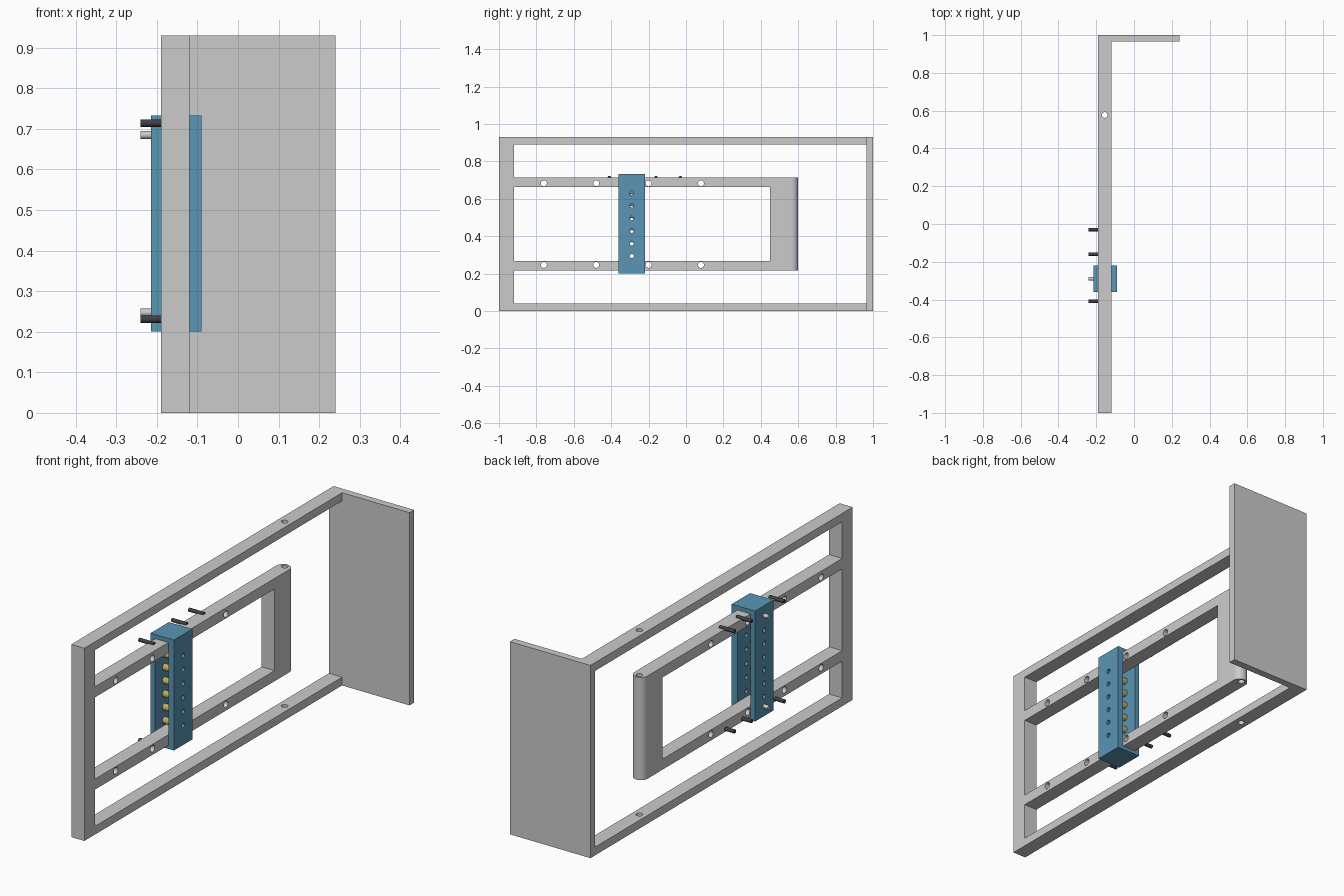
import bpy, bmesh, math

if "Cube" in bpy.data.objects:
    bpy.data.objects.remove(bpy.data.objects["Cube"])

X0, X1 = -0.19, -0.12          # frame thickness range
XC = (X0 + X1) / 2


def material(name, rgb):
    m = bpy.data.materials.new(name)
    m.diffuse_color = (*rgb, 1)
    m.use_nodes = True
    m.node_tree.nodes["Principled BSDF"].inputs["Base Color"].default_value = m.diffuse_color
    return m


BLUE = material("blue", (0.10, 0.30, 0.46))
BRASS = material("brass", (0.55, 0.42, 0.12))
DARK = material("dark", (0.05, 0.05, 0.06))


def prism(name, outline, z0, z1, mat=None):
    """Extrude an xy outline from z0 to z1."""
    bm = bmesh.new()
    face = bm.faces.new([bm.verts.new((x, y, z0)) for x, y in outline])
    top = bmesh.ops.extrude_face_region(bm, geom=[face])["geom"]
    for v in top:
        if isinstance(v, bmesh.types.BMVert):
            v.co.z = z1
    bmesh.ops.recalc_face_normals(bm, faces=bm.faces)
    me = bpy.data.meshes.new(name)
    bm.to_mesh(me)
    bm.free()
    ob = bpy.data.objects.new(name, me)
    bpy.context.collection.objects.link(ob)
    if mat:
        me.materials.append(mat)
    return ob


def box(name, x, y, z, mat=None):
    return prism(name, [(x[0], y[0]), (x[1], y[0]), (x[1], y[1]), (x[0], y[1])], *z, mat)


def rod(name, r, start, length, axis="X", mat=None, sides=24):
    """Cylinder starting at a point and running along +axis."""
    ring = [(r * math.cos(2 * math.pi * i / sides), r * math.sin(2 * math.pi * i / sides))
            for i in range(sides)]
    ob = prism(name, ring, 0, length, mat)
    if axis == "X":
        for v in ob.data.vertices:
            a, b, c = v.co
            v.co = (c, a, b)
    for v in ob.data.vertices:
        v.co = [p + q for p, q in zip(v.co, start)]
    return ob


def select(ob):
    bpy.ops.object.select_all(action="DESELECT")
    ob.select_set(True)
    bpy.context.view_layer.objects.active = ob


def smooth(ob):
    select(ob)
    bpy.ops.object.shade_smooth_by_angle(angle=math.radians(35))


def cut(ob, cutters):
    """Subtract each cutter and remove it afterwards."""
    for c in cutters:
        m = ob.modifiers.new("cut", "BOOLEAN")
        m.operation, m.solver, m.object = "DIFFERENCE", "EXACT", c
        select(ob)
        bpy.ops.object.modifier_apply(modifier=m.name)
        bpy.data.objects.remove(c)
    smooth(ob)


# Outer frame, open on the wall side, with hinge holes
frame = box("outer_frame", (X0, X1), (-1, 0.965), (0, 0.93))
cut(frame, [box("cutter", (-0.3, 0), (-0.92, 1.1), (0.04, 0.89)),
            rod("cutter", 0.015, (XC, 0.577, -0.1), 1.2, "Z")])

# Side panel
box("side_panel", (X0, 0.24), (0.965, 1), (0, 0.93))

# Swing arm: two rails and a rounded hinge end
R = 0.035
outline = [(X0, -0.92), (X1, -0.92)] + [
    (XC + R * math.cos(math.pi * i / 20), 0.565 + R * math.sin(math.pi * i / 20))
    for i in range(21)]
arm = prism("swing_arm", outline, 0.217, 0.713)
holes = [rod("cutter", 0.016, (-0.3, y, z), 0.3)
         for y in (-0.76, -0.48, -0.2, 0.08) for z in (0.683, 0.247)]
cut(arm, [box("cutter", (-0.3, 0), (-1, 0.45), (0.268, 0.662)),
          rod("cutter", 0.015, (XC, 0.577, 0), 1, "Z")] + holes)

# Sliding carriage around both rails, with a row of holes in each plate
pin_z = [0.294 + 0.064 * i for i in range(6)]
carriage = box("carriage", (-0.215, -0.09), (-0.36, -0.22), (0.2, 0.733), BLUE)
cut(carriage, [box("cutter", (X0, X1), (-0.5, 0), (0.217, 0.713))]
    + [rod("cutter", 0.011, (-0.15, -0.29, 0.294 + 0.0675 * i), 0.1) for i in range(6)]
    + [rod("cutter", 0.011, (-0.3, -0.29, z), 0.15) for z in pin_z])

# Hollow brass bushings inside the carriage
for i, z in enumerate(pin_z):
    bush = rod(f"bushing_{i + 1}", 0.016, (X0, -0.29, z), 0.04, mat=BRASS)
    cut(bush, [rod("cutter", 0.011, (-0.3, -0.29, z), 0.3)])

# Clamp bolts through the carriage, and dark stop pins on the rails
for level, z_bolt, z_pin in (("upper", 0.685, 0.714), ("lower", 0.247, 0.231)):
    smooth(rod(f"{level}_clamp_bolt", 0.010, (-0.24, -0.29, z_bolt), 0.05))
    for i, y in enumerate((-0.41, -0.16, -0.03)):
        smooth(rod(f"{level}_stop_pin_{i + 1}", 0.009, (-0.24, y, z_pin), 0.08, mat=DARK))
